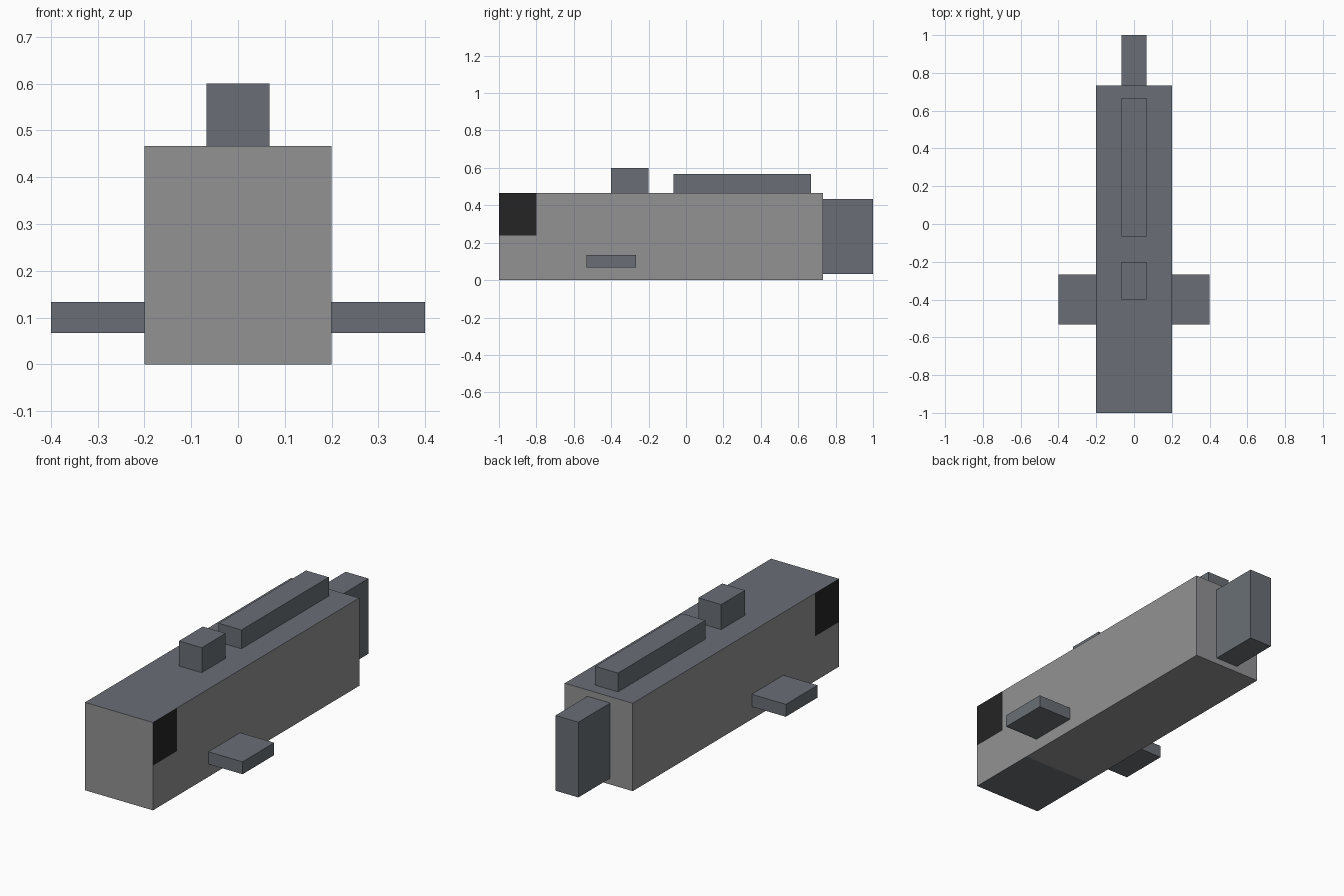
import bpy
import bmesh
from mathutils import Vector

default = bpy.data.objects.get("Cube")
if default:
    bpy.data.objects.remove(default, do_unlink=True)


def make_material(name, color):
    mat = bpy.data.materials.new(name)
    mat.use_nodes = True
    mat.diffuse_color = (*color, 1)
    mat.node_tree.nodes["Principled BSDF"].inputs["Base Color"].default_value = (*color, 1)
    return mat


SLATE = make_material("slate_blue_gray", (0.144, 0.159, 0.181))
GRAY = make_material("light_gray", (0.288, 0.288, 0.296))
BLACK = make_material("near_black", (0.018, 0.018, 0.018))


def box(name, low, high, materials, cuts=(), rule=None):
    """Box between two corners, optionally cut by planes and coloured by a face rule."""
    low, high = Vector(low), Vector(high)
    bm = bmesh.new()
    bmesh.ops.create_cube(bm, size=1)
    for v in bm.verts:
        v.co = (low + high) / 2 + v.co * (high - low)
    for point, normal in cuts:
        geom = bm.verts[:] + bm.edges[:] + bm.faces[:]
        bmesh.ops.bisect_plane(bm, geom=geom, plane_co=point, plane_no=normal)
    bm.normal_update()
    if rule:
        for f in bm.faces:
            f.material_index = rule(f.calc_center_median(), f.normal)
    mesh = bpy.data.meshes.new(name)
    bm.to_mesh(mesh)
    bm.free()
    for mat in materials:
        mesh.materials.append(mat)
    obj = bpy.data.objects.new(name, mesh)
    bpy.context.collection.objects.link(obj)
    return obj


# Body: slate back and chin, gray flanks and belly, dark eye patches
EYE_Y, EYE_Z, CHIN_Y = -0.8, 0.238, -0.61


def body_color(center, normal):
    if normal.z > 0.5 or (normal.z < -0.5 and center.y < CHIN_Y):
        return 0
    if abs(normal.x) > 0.5 and center.y < EYE_Y and center.z > EYE_Z:
        return 2
    return 1


box("body", (-0.2, -1, 0), (0.2, 0.733, 0.467), (SLATE, GRAY, BLACK),
    cuts=(((0, EYE_Y, 0), (0, 1, 0)),
          ((0, CHIN_Y, 0), (0, 1, 0)),
          ((0, 0, EYE_Z), (0, 0, 1))),
    rule=body_color)

# Top block, back ridge and upright tail
W = 0.067
box("top_block", (-W, -0.4, 0.467), (W, -0.2, 0.6), [SLATE])
box("back_ridge", (-W, -0.067, 0.467), (W, 0.667, 0.567), [SLATE])
box("tail", (-W, 0.733, 0.033), (W, 1, 0.433), [SLATE])

# Side fins
for side, x in (("left", 0.2), ("right", -0.4)):
    box(side + "_fin", (x, -0.533, 0.067), (x + 0.2, -0.267, 0.133), [SLATE])
